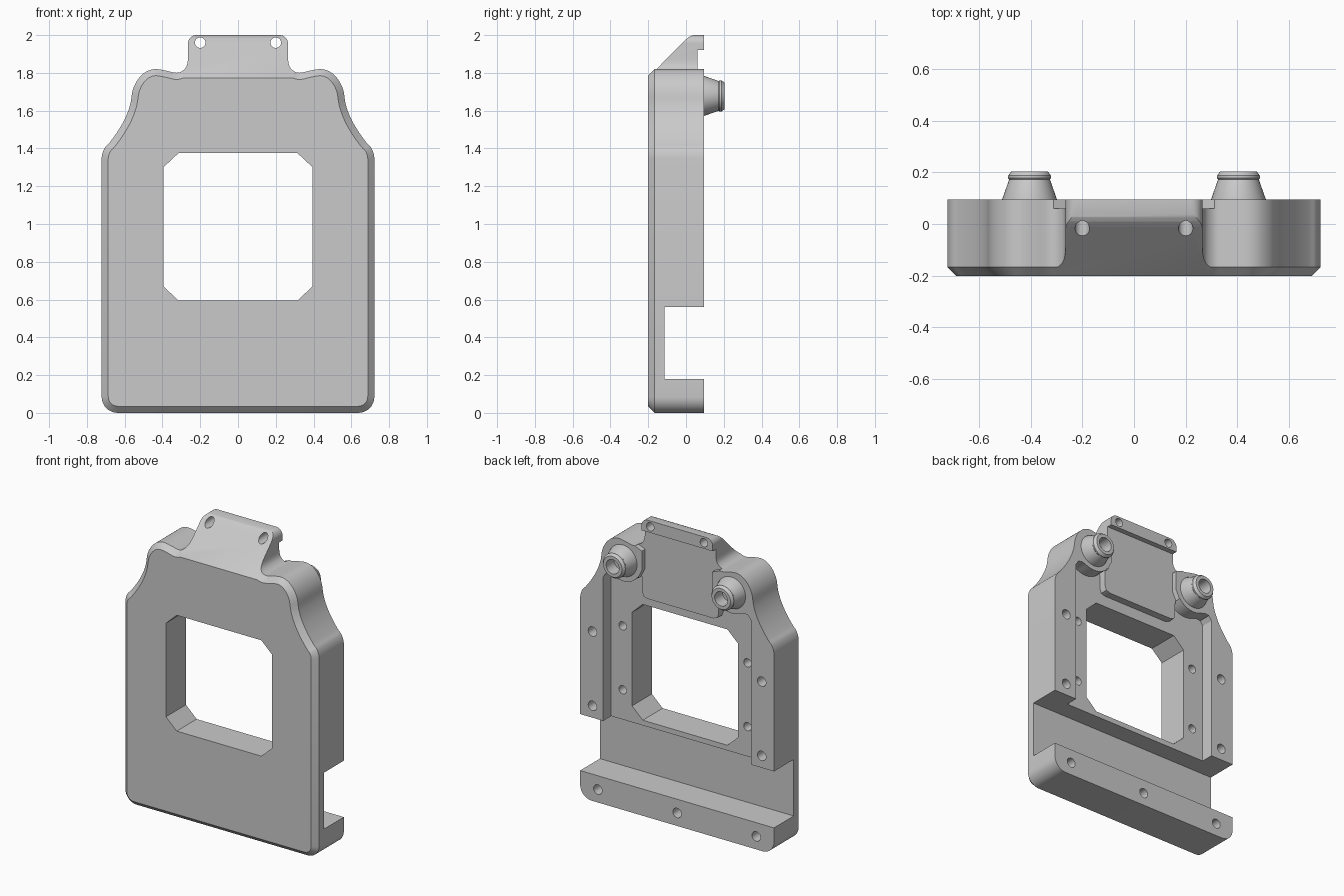
import bpy, bmesh, math
from mathutils import Matrix, Vector

if "Cube" in bpy.data.objects:
    bpy.data.objects.remove(bpy.data.objects["Cube"], do_unlink=True)

grey = bpy.data.materials.new("plain_grey")
grey.use_nodes = True
grey.diffuse_color = (0.59, 0.59, 0.59, 1)
grey.node_tree.nodes["Principled BSDF"].inputs["Base Color"].default_value = grey.diffuse_color

FRONT, BACK = -0.202, 0.095


def make_object(name, bm):
    bmesh.ops.recalc_face_normals(bm, faces=bm.faces)
    mesh = bpy.data.meshes.new(name)
    bm.to_mesh(mesh)
    bm.free()
    mesh.materials.append(grey)
    obj = bpy.data.objects.new(name, mesh)
    bpy.context.collection.objects.link(obj)
    return obj


def extrude(points, shift):
    """Solid from a closed loop of 3D points; returns its bmesh and first cap."""
    bm = bmesh.new()
    a = [bm.verts.new(p) for p in points]
    b = [bm.verts.new(Vector(p) + Vector(shift)) for p in points]
    cap = bm.faces.new(a)
    bm.faces.new(b[::-1])
    for i in range(len(a)):
        j = (i + 1) % len(a)
        bm.faces.new((a[j], a[i], b[i], b[j]))
    bmesh.ops.recalc_face_normals(bm, faces=bm.faces)
    return bm, cap


def mirrored(half):
    return half + [(-x, z) for x, z in reversed(half)]


def prism(name, outline, y0, y1):
    bm, _ = extrude([(x, y0, z) for x, z in outline], (0, y1 - y0, 0))
    return make_object(name, bm)


def arc(cx, cz, r, start, end, n=8):
    angles = [math.radians(start + (end - start) * i / n) for i in range(n + 1)]
    return [(cx + r * math.cos(t), cz + r * math.sin(t)) for t in angles]


def smooth_path(pts, steps=4):
    """Curve running through all the given points."""
    out = []
    v = [Vector(p) for p in pts]
    for i in range(1, len(v) - 2):
        p, a, b, q = v[i - 1:i + 3]
        for s in range(steps):
            t = s / steps
            out.append(tuple(0.5 * (2 * a + (b - p) * t + (2 * p - 5 * a + 4 * b - q) * t * t
                                    + (3 * a - p - 3 * b + q) * t ** 3)))
    return out + [tuple(v[-2])]


def cut(target, cutter):
    cutter.hide_render = True
    mod = target.modifiers.new("cut", 'BOOLEAN')
    mod.operation = 'DIFFERENCE'
    mod.solver = 'EXACT'
    mod.object = cutter
    bpy.context.view_layer.objects.active = target
    bpy.ops.object.modifier_apply(modifier=mod.name)
    bpy.data.objects.remove(cutter, do_unlink=True)


def smooth(obj):
    bpy.ops.object.select_all(action='DESELECT')
    obj.select_set(True)
    bpy.context.view_layer.objects.active = obj
    bpy.ops.object.shade_smooth_by_angle(angle=math.radians(30))


# Plate outline: rounded foot, swept shoulder and top tab
shoulder = smooth_path([(.722, 1.25), (.722, 1.35), (.706, 1.402), (.677, 1.435), (.634, 1.495),
                        (.595, 1.565), (.57, 1.635), (.557, 1.71), (.529, 1.767), (.487, 1.806),
                        (.44, 1.82), (.386, 1.813), (.333, 1.801), (.302, 1.806), (.275, 1.83),
                        (.265, 1.87), (.265, 1.92)])
half = arc(.637, .085, .085, -90, 0) + shoulder + arc(.22, 1.955, .045, 0, 90)
bm, front = extrude([(x, FRONT, z) for x, z in mirrored(half)], (0, BACK - FRONT, 0))

# Chamfer around the front face
bmesh.ops.inset_region(bm, faces=[front], thickness=.035, use_even_offset=True)
inner = set(front.verts)
for v in bm.verts:
    if v.co.y < 0 and v not in inner:
        v.co.y += .035
body = make_object("mounting_plate", bm)

# Sloped front of the tab
slope = [(-.3, 1.675), (-.01, 1.968), (.01, 1.986), (.025, 1.995), (.045, 2.002),
         (.045, 2.2), (-.3, 2.2)]
bm, _ = extrude([(-.3, y, z) for y, z in slope], (.6, 0, 0))
cut(body, make_object("slope_cutter", bm))

# Window with clipped corners
cut(body, prism("window_cutter", mirrored([(.315, .595), (.395, .67), (.395, 1.3), (.315, 1.375)]),
                -.4, .4))

# Cross slot at the back
cut(body, prism("slot_cutter", mirrored([(1, .18), (1, .56)]), -.115, .4))

# Deep recess between the side columns, stepping around the boss pads
recess = [(.55, .5), (.55, 1.53), (.53, 1.56), (.5, 1.565)]
recess += arc(.404, 1.68, .14, -65, -145, 6)
recess += [(.285, 1.57), (.285, 1.49), (.275, 1.46), (.245, 1.45)]
cut(body, prism("recess_cutter", mirrored(recess), .01, .4))

# Shallow recess behind the tab, between the pads, leaving a lip on top
panel = [(.288, 1.4), (.288, 1.6), (.262, 1.65), (.262, 1.78), (.312, 1.8), (.312, 1.92)]
cut(body, prism("panel_cutter", mirrored(panel), .06, .4))

# Screw holes: x, z, radius, start and end depth
holes = [(0, .087, .032, -.05, .3)]
for s in (-1, 1):
    holes += [(s * .59, .087, .032, -.05, .3), (s * .2, 1.96, .028, -.5, .5)]
    holes += [(s * .63, z, .032, -.04, .3) for z in (.64, 1.14)]
    holes += [(s * .465, z, .028, -.1, .3) for z in (.76, 1.19)]
bm = bmesh.new()
for x, z, r, y0, y1 in holes:
    place = Matrix.Translation((x, (y0 + y1) / 2, z)) @ Matrix.Rotation(math.pi / 2, 4, 'X')
    bmesh.ops.create_cone(bm, cap_ends=True, segments=24, radius1=r, radius2=r,
                          depth=y1 - y0, matrix=place)
cut(body, make_object("hole_cutter", bm))
smooth(body)

# Tapered hollow bosses on the back, with a small lip at the tip
profile = [(0, .08), (.106, .08), (.106, .095), (.079, .172), (.083, .177), (.083, .187),
           (.07, .204), (.048, .204), (.048, .12), (0, .12)]
for side, s in (("left", 1), ("right", -1)):
    bm = bmesh.new()
    verts = [bm.verts.new((r, y, 0)) for r, y in profile]
    edges = [bm.edges.new(pair) for pair in zip(verts, verts[1:])]
    bmesh.ops.spin(bm, geom=verts + edges, cent=(0, 0, 0), axis=(0, 1, 0),
                   angle=math.tau, steps=40)
    bmesh.ops.remove_doubles(bm, verts=bm.verts, dist=.0005)
    bmesh.ops.translate(bm, verts=bm.verts, vec=(s * .404, 0, 1.678))
    smooth(make_object(side + "_boss", bm))
